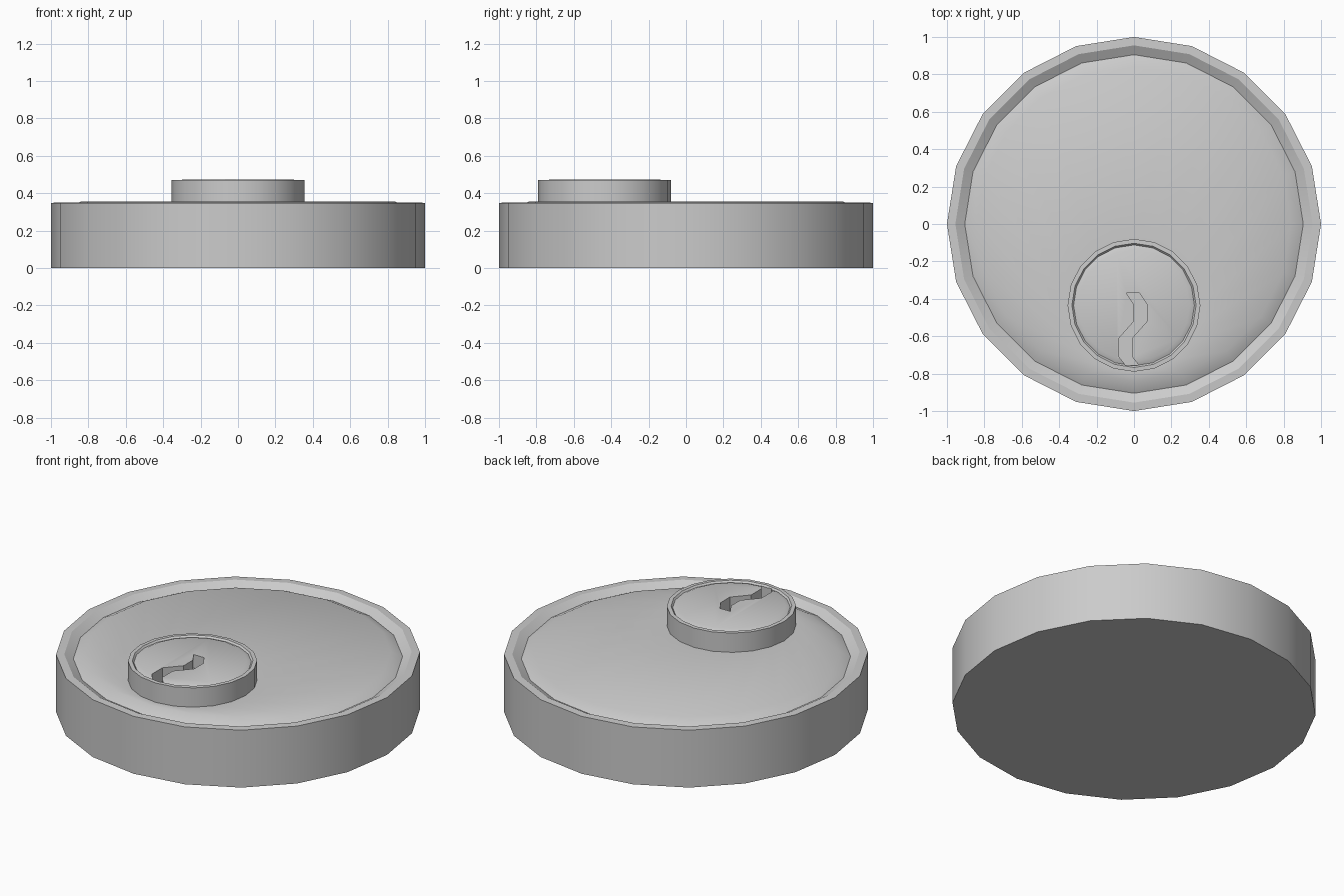
import bpy, bmesh, math

if "Cube" in bpy.data.objects:
    bpy.data.objects.remove(bpy.data.objects["Cube"])

SIDES = 20


def loft(name, rings):
    """Skin a stack of polygon rings (radius, z, centre y), capped at both ends."""
    bm = bmesh.new()
    loops = []
    for r, z, cy in rings:
        loops.append([bm.verts.new((r * math.cos(2 * math.pi * i / SIDES),
                                    cy + r * math.sin(2 * math.pi * i / SIDES), z))
                      for i in range(SIDES)])
    for a, b in zip(loops, loops[1:]):
        for i in range(SIDES):
            j = (i + 1) % SIDES
            bm.faces.new((a[i], a[j], b[j], b[i]))
    bm.faces.new(loops[0][::-1])
    bm.faces.new(loops[-1])
    return to_object(name, bm)


def to_object(name, bm):
    bmesh.ops.recalc_face_normals(bm, faces=bm.faces)
    mesh = bpy.data.meshes.new(name)
    bm.to_mesh(mesh)
    bm.free()
    obj = bpy.data.objects.new(name, mesh)
    bpy.context.collection.objects.link(obj)
    return obj


def smooth(obj):
    bpy.ops.object.select_all(action='DESELECT')
    obj.select_set(True)
    bpy.context.view_layer.objects.active = obj
    bpy.ops.object.shade_smooth_by_angle(angle=math.radians(30))


# Large disc: rim, groove, gently domed top running to the knob's foot
KY, KR = -0.435, 0.355
disc = loft("base_disc", [(1, 0, 0), (1, 0.348, 0), (0.955, 0.35, 0), (0.905, 0.322, 0),
                          (0.84, 0.355, 0), (KR, 0.353, KY)])

# Off-centre knob: same rim profile, smaller
knob = loft("knob", [(KR, 0.30, KY), (KR, 0.47, KY), (0.332, 0.471, KY),
                     (0.323, 0.461, KY), (0.298, 0.472, KY)])

# Curved slot cut into the knob top
left = [(-0.04, -0.37), (0.0, -0.43), (0.0, -0.52), (-0.08, -0.61), (-0.08, -0.71), (-0.045, -0.755)]
outline = left + [(x + 0.07, y) for x, y in reversed(left)]
bm = bmesh.new()
face = bm.faces.new([bm.verts.new((x, y, 0.39)) for x, y in outline])
top = bmesh.ops.extrude_face_region(bm, geom=[face])["geom"]
bmesh.ops.translate(bm, vec=(0, 0, 0.2),
                    verts=[v for v in top if isinstance(v, bmesh.types.BMVert)])
cutter = to_object("slot_cutter", bm)
cutter.hide_render = True
cutter.hide_set(True)

cut = knob.modifiers.new("slot", 'BOOLEAN')
cut.operation = 'DIFFERENCE'
cut.solver = 'EXACT'
cut.object = cutter
bpy.context.view_layer.objects.active = knob
knob.select_set(True)
bpy.ops.object.modifier_apply(modifier=cut.name)
bpy.data.objects.remove(cutter)

for obj in (disc, knob):
    smooth(obj)
